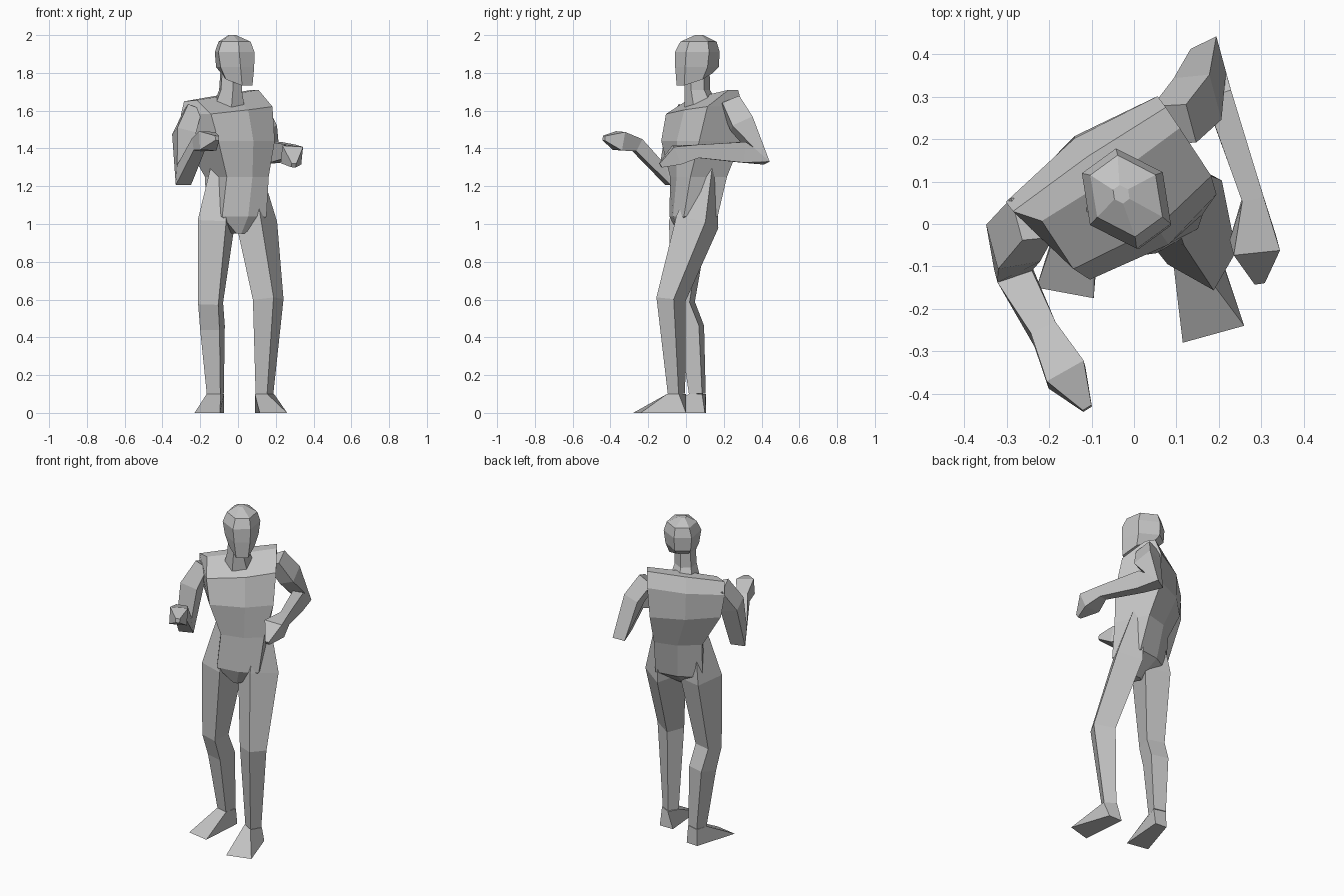
import bpy
import bmesh
from math import sin, cos, radians
from mathutils import Vector

if "Cube" in bpy.data.objects:
    bpy.data.objects.remove(bpy.data.objects["Cube"], do_unlink=True)

# One plain grey for the whole figure
grey = bpy.data.materials.new("plain_grey")
grey.use_nodes = True
grey_value = (0.55, 0.55, 0.55, 1)
grey.diffuse_color = grey_value
grey.node_tree.nodes["Principled BSDF"].inputs["Base Color"].default_value = grey_value

# Cross-sections as (left, back) unit outlines, listed in the same turning order
SQUARE = [(1, -1), (-1, -1), (-1, 1), (1, 1)]
TRUNK = [(1, -0.88), (0.2, -1.1), (-0.8, -0.88), (-1, 0.75), (0, 1), (1, 0.8)]
SKULL = [(0.47, -1), (-0.47, -1), (-1, 0), (-0.47, 1), (0.47, 1), (1, 0)]


def axes(yaw):
    """Left and back directions of a body part turned by yaw degrees."""
    a = radians(yaw)
    return Vector((cos(a), sin(a), 0)), Vector((-sin(a), cos(a), 0))


def level_ring(outline, centre, width, depth, yaw, tilt=0, pitch=0):
    """Roughly horizontal section; tilt lifts its left, pitch lifts its back."""
    left, back = axes(yaw)
    ring = []
    for u, v in outline:
        point = Vector(centre) + left * (u * width) + back * (v * depth)
        point.z += tilt * u * width + pitch * v * depth
        ring.append(point)
    return ring


def loft(name, rings):
    """Skin a closed, flat-shaded body over a stack of matching sections."""
    bm = bmesh.new()
    loops = [[bm.verts.new(p) for p in ring] for ring in rings]
    count = len(loops[0])
    for low, high in zip(loops, loops[1:]):
        for i in range(count):
            j = (i + 1) % count
            bm.faces.new((low[i], low[j], high[j], high[i]))
    bm.faces.new(loops[0])
    bm.faces.new(loops[-1])
    bmesh.ops.recalc_face_normals(bm, faces=bm.faces)
    mesh = bpy.data.meshes.new(name)
    bm.to_mesh(mesh)
    bm.free()
    mesh.materials.append(grey)
    obj = bpy.data.objects.new(name, mesh)
    bpy.context.collection.objects.link(obj)


def limb(name, joints, yaw):
    """Four-sided limb along joints given as (x, y, z, half width, half depth)."""
    centres = [Vector(joint[:3]) for joint in joints]
    left, _ = axes(yaw)
    rings = []
    for i, (centre, joint) in enumerate(zip(centres, joints)):
        along = Vector()
        if i > 0:
            along += (centre - centres[i - 1]).normalized()
        if i < len(centres) - 1:
            along += (centres[i + 1] - centre).normalized()
        along.normalize()
        side = (left - along * left.dot(along)).normalized()
        across = side.cross(along)
        width, depth = joint[3:]
        rings.append([centre + side * (u * width) + across * (v * depth)
                      for u, v in SQUARE])
    loft(name, rings)


def foot(name, ankle, yaw, sole):
    """Wedge from the ankle down to a flat sole."""
    top = level_ring(SQUARE, ankle, 0.038, 0.036, yaw)
    loft(name, [top, [Vector((x, y, 0)) for x, y in sole]])


# Torso, twisting from the crotch up to the sloping shoulder ridge
loft("torso", [
    level_ring(TRUNK, (0.0, 0.0, 0.95), 0.025, 0.04, 18),
    level_ring(TRUNK, (-0.01, 0.04, 1.04), 0.137, 0.112, 18),
    level_ring(TRUNK, (-0.01, 0.065, 1.25), 0.137, 0.128, 26),
    level_ring(TRUNK, (-0.05, 0.075, 1.44), 0.2, 0.16, 34),
    level_ring(TRUNK, (-0.065, 0.09, 1.6), 0.218, 0.135, 34, tilt=0.1),
    level_ring(TRUNK, (-0.09, 0.13, 1.68), 0.218, 0.035, 34, tilt=0.14),
])

# Neck and head, looking over the left side
loft("neck", [
    level_ring(SKULL, (-0.05, 0.085, 1.62), 0.09, 0.085, 36),
    level_ring(SKULL, (-0.04, 0.06, 1.71), 0.062, 0.062, 36),
    level_ring(SKULL, (-0.035, 0.06, 1.81), 0.06, 0.06, 36),
])
loft("head", [
    level_ring(SKULL, (-0.005, 0.045, 1.765), 0.072, 0.092, 36, pitch=0.35),
    level_ring(SKULL, (-0.015, 0.058, 1.83), 0.095, 0.11, 36),
    level_ring(SKULL, (-0.018, 0.06, 1.91), 0.106, 0.11, 36),
    level_ring(SKULL, (-0.018, 0.066, 1.965), 0.085, 0.09, 36),
    level_ring(SKULL, (-0.03, 0.07, 2.0), 0.02, 0.02, 36),
])

# Right arm, bent with the hand raised in front
limb("right_arm", [
    (-0.24, 0.015, 1.6, 0.04, 0.055),
    (-0.285, -0.045, 1.48, 0.052, 0.057),
    (-0.285, -0.11, 1.26, 0.043, 0.055),
    (-0.21, -0.26, 1.42, 0.032, 0.036),
    (-0.16, -0.355, 1.44, 0.05, 0.05),
    (-0.11, -0.435, 1.455, 0.012, 0.012),
], 15)

# Left arm, elbow pushed back and forearm running forward
limb("left_arm", [
    (0.095, 0.235, 1.64, 0.045, 0.05),
    (0.15, 0.295, 1.53, 0.045, 0.06),
    (0.175, 0.385, 1.36, 0.035, 0.058),
    (0.2, 0.3, 1.38, 0.032, 0.055),
    (0.28, 0.06, 1.385, 0.026, 0.035),
    (0.285, -0.05, 1.365, 0.055, 0.05),
    (0.295, -0.135, 1.31, 0.012, 0.012),
], 15)

# Legs, from the sides of the waist down to the ankles
limb("right_leg", [
    (-0.1, 0.04, 1.32, 0.03, 0.04),
    (-0.115, 0.015, 1.01, 0.078, 0.088),
    (-0.145, -0.015, 0.58, 0.055, 0.05),
    (-0.135, 0.03, 0.45, 0.053, 0.055),
    (-0.12, 0.06, 0.1, 0.037, 0.036),
], -15)
limb("left_leg", [
    (0.07, 0.12, 1.31, 0.03, 0.04),
    (0.098, 0.06, 1.01, 0.075, 0.09),
    (0.16, -0.08, 0.6, 0.063, 0.053),
    (0.14, -0.05, 0.1, 0.035, 0.033),
], -30)

# Feet, corners ordered toe left, toe right, heel right, heel left
foot("right_foot", (-0.12, 0.06, 0.1), -15,
     [(-0.095, -0.175), (-0.23, -0.15), (-0.15, 0.105), (-0.075, 0.1)])
foot("left_foot", (0.14, -0.05, 0.1), -30,
     [(0.26, -0.24), (0.115, -0.28), (0.09, 0.0), (0.18, 0.0)])
